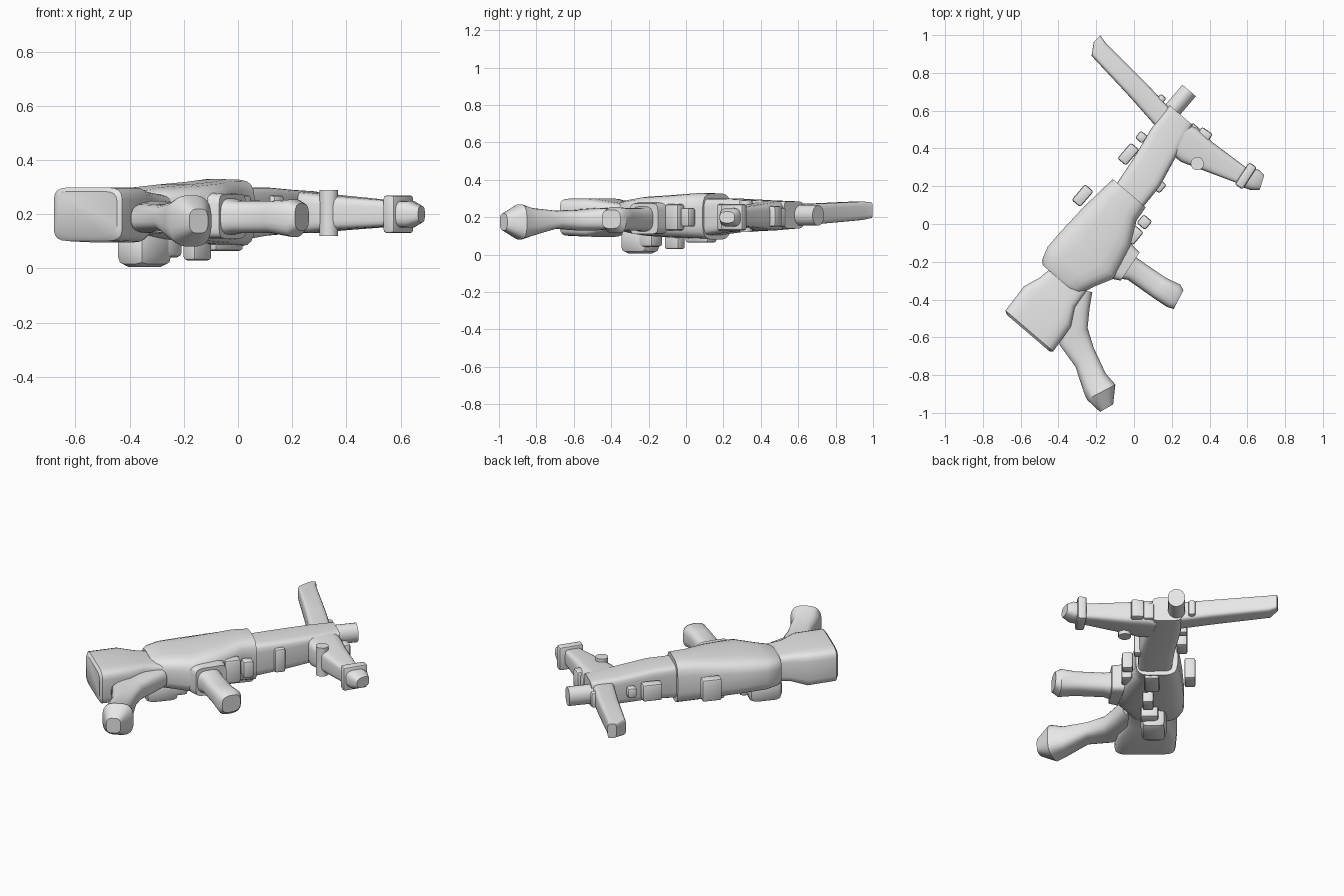
import bpy, bmesh, math

if "Cube" in bpy.data.objects:
    bpy.data.objects.remove(bpy.data.objects["Cube"])

grey = bpy.data.materials.new("plain grey")
grey.diffuse_color = (0.8, 0.8, 0.8, 1)
grey.use_nodes = True
grey.node_tree.nodes["Principled BSDF"].inputs["Base Color"].default_value = grey.diffuse_color

# Unit vectors of the long axis (U) and of its right-hand side (V), seen from the top
U, V = (0.65, 0.76), (0.76, -0.65)


def finish(name, bm, angle=35):
    bmesh.ops.recalc_face_normals(bm, faces=bm.faces)
    me = bpy.data.meshes.new(name)
    bm.to_mesh(me)
    bm.free()
    me.materials.append(grey)
    ob = bpy.data.objects.new(name, me)
    bpy.context.collection.objects.link(ob)
    bpy.ops.object.select_all(action='DESELECT')
    ob.select_set(True)
    bpy.context.view_layer.objects.active = ob
    bpy.ops.object.shade_smooth_by_angle(angle=math.radians(angle))
    return ob


def loft(name, stations, power=4, n=20):
    """Rounded sections, each given as left x, y, right x, y, bottom z, top z."""
    bm = bmesh.new()
    rings = []
    for xl, yl, xr, yr, z0, z1 in stations:
        ring = []
        for i in range(n):
            a = 2 * math.pi * (i + 0.5) / n
            c, s = math.cos(a), math.sin(a)
            w = 0.5 + 0.5 * math.copysign(abs(c) ** (2 / power), c)
            h = 0.5 + 0.5 * math.copysign(abs(s) ** (2 / power), s)
            ring.append(bm.verts.new((xl + (xr - xl) * w, yl + (yr - yl) * w, z0 + (z1 - z0) * h)))
        rings.append(ring)
    for a, b in zip(rings, rings[1:]):
        for i in range(n):
            j = (i + 1) % n
            bm.faces.new((a[i], a[j], b[j], b[i]))
    bm.faces.new(rings[0])
    bm.faces.new(rings[-1])
    return finish(name, bm)


def axial(name, stations, **kw):
    """Loft along the long axis: position, left offset, right offset, bottom z, top z."""
    pt = lambda s, t: (U[0] * s + V[0] * t, U[1] * s + V[1] * t)
    loft(name, [(*pt(s, a), *pt(s, b), z0, z1) for s, a, b, z0, z1 in stations], **kw)


def block(name, x, y, length, width, z0, z1, bevel=0.012, deg=49.5):
    bm = bmesh.new()
    bmesh.ops.create_cube(bm, size=1)
    ca, sa = math.cos(math.radians(deg)), math.sin(math.radians(deg))
    for v in bm.verts:
        a, b = v.co.x * length, v.co.y * width
        v.co = (x + a * ca - b * sa, y + a * sa + b * ca, (z0 + z1) / 2 + v.co.z * (z1 - z0))
    bmesh.ops.bevel(bm, geom=bm.edges[:], offset=bevel, segments=2, affect='EDGES', profile=0.5)
    return finish(name, bm)


# Shoulder stock with a narrow neck
axial("stock", [(-.803, -.2, .1, .12, .285), (-.79, -.22, .114, .1, .3), (-.63, -.229, .1, .095, .3),
                (-.54, -.195, .05, .12, .285), (-.42, -.175, .04, .13, .27)], power=6)
# Main body
axial("body", [(-.48, -.225, .0, .13, .28), (-.46, -.247, .03, .12, .29), (-.39, -.27, .055, .11, .3),
               (-.28, -.27, .113, .1, .31), (-.11, -.262, .07, .09, .32), (.02, -.25, .0, .085, .33),
               (.108, -.24, -.01, .08, .328)])
# Front housing and muzzle
axial("front_housing", [(.06, -.205, -.02, .1, .3), (.24, -.225, -.025, .12, .3),
                        (.45, -.26, -.07, .13, .29), (.6, -.265, -.105, .14, .285)], power=6)
axial("muzzle", [(.55, -.285, -.19, .155, .265), (.727, -.285, -.19, .155, .265)], power=2)

# Magazine
loft("magazine", [(.13, .5, .21, .59, .15, .27), (-.02, .67, .065, .745, .165, .275),
                  (-.225, .89, -.15, .96, .185, .285), (-.213, .965, -.178, .998, .195, .28)], power=5)
# Curved rear grip
loft("rear_grip", [(-.37, -.34, -.22, -.36, .14, .25), (-.385, -.5, -.235, -.45, .13, .25),
                   (-.395, -.64, -.245, -.55, .13, .24), (-.31, -.757, -.213, -.655, .14, .235),
                   (-.27, -.88, -.15, -.79, .1, .25), (-.25, -.93, -.098, -.85, .08, .27),
                   (-.18, -.995, -.11, -.955, .13, .22)], power=3)
# Foregrip with collar
loft("foregrip", [(-.05, -.13, -.16, -.28, .11, .28), (.045, -.2, -.035, -.295, .13, .25),
                  (.17, -.285, .1, -.39, .13, .25), (.245, -.32, .175, -.44, .115, .255),
                  (.262, -.35, .21, -.45, .14, .24)], power=3)
loft("foregrip_collar", [(-.02, -.1, -.12, -.29, .11, .28), (.03, -.15, -.07, -.3, .11, .275)], power=6)
# Front arm with end cap and cross pin
loft("front_arm", [(.28, .53, .2, .37, .13, .285), (.33, .51, .245, .33, .13, .28),
                   (.42, .43, .31, .305, .14, .27), (.6, .295, .55, .215, .155, .25)], power=5)
block("arm_rib", .375, .475, .07, .05, .15, .26, deg=-35)
block("arm_end_bar", .592, .255, .05, .14, .13, .27, deg=-33)
loft("arm_end_cap", [(.6, .31, .56, .2, .15, .25), (.665, .285, .615, .18, .15, .25),
                     (.69, .26, .665, .18, .17, .23)], power=3)
bm = bmesh.new()
bmesh.ops.create_cone(bm, cap_ends=True, segments=16, radius1=.035, radius2=.035, depth=.17)
bmesh.ops.translate(bm, verts=bm.verts, vec=(.335, .32, .205))
finish("arm_pin", bm)

# Parts under the body
block("underside_pad", -.345, -.245, .19, .14, .005, .14, .04)
block("underside_pad_base", -.27, -.19, .1, .1, .04, .14, .02)
block("underside_button", -.15, -.06, .1, .06, .03, .13)
block("underside_plate", -.06, .08, .16, .08, .065, .12)

# Side fittings: x, y, length, width, bottom z, top z
fittings = [("loose_side_plate", -.272, .15, .11, .06, .13, .26), ("left_rail_block", -.03, .37, .11, .06, .15, .25),
            ("left_knob", .04, .46, .05, .05, .18, .24), ("left_stud", .125, .64, .1, .04, .17, .26),
            ("right_knob", .055, .01, .06, .06, .15, .25), ("right_lug", .0, -.06, .09, .06, .13, .27),
            ("right_tab", .135, .2, .06, .05, .13, .27), ("front_collar", .315, .5, .05, .06, .15, .25)]
for f in fittings:
    block(*f)
